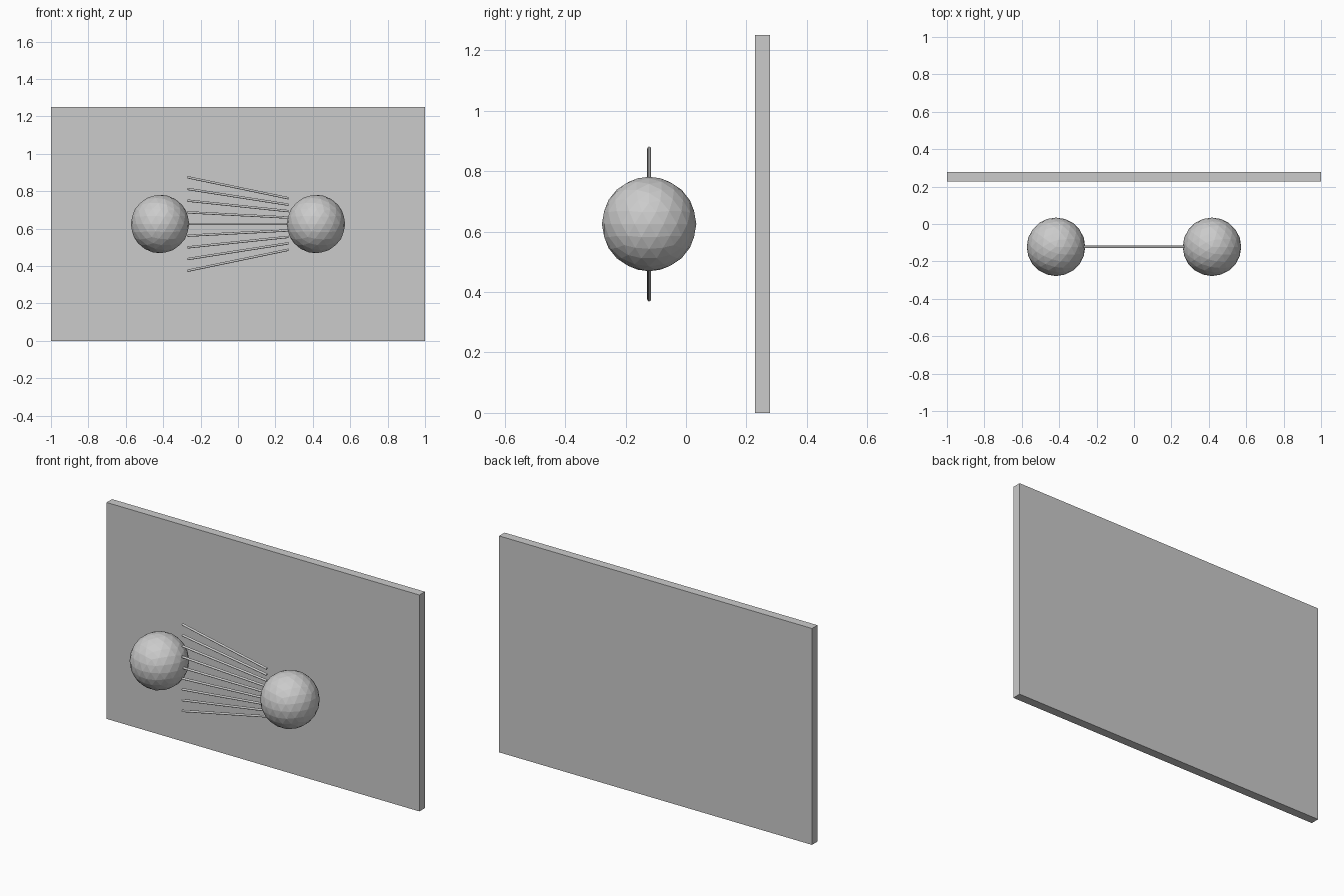
import bpy
from mathutils import Vector

if "Cube" in bpy.data.objects:
    bpy.data.objects.remove(bpy.data.objects["Cube"])

Y = -0.122   # depth of spheres and rods
ZC = 0.625   # mid height

# Back panel
bpy.ops.mesh.primitive_cube_add(size=1, location=(0, 0.253, ZC))
panel = bpy.context.object
panel.name = "back_panel"
panel.scale = (2, 0.05, 1.25)

# Two faceted spheres
for side, x in (("left", -0.417), ("right", 0.417)):
    bpy.ops.mesh.primitive_ico_sphere_add(subdivisions=3, radius=0.15625, location=(x, Y, ZC))
    bpy.context.object.name = side + "_sphere"


def rod(name, a, b, radius=0.00625):
    d = b - a
    bpy.ops.mesh.primitive_cylinder_add(vertices=12, radius=radius, depth=d.length,
                                        location=(a + b) / 2)
    ob = bpy.context.object
    ob.name = name
    ob.rotation_euler = d.to_track_quat('Z', 'Y').to_euler()


# Fan of nine converging rods
for i in range(-4, 5):
    rod(f"rod_{i + 5}", Vector((-0.27, Y, ZC + i * 0.0625)),
        Vector((0.27, Y, ZC + i * 0.0344)))
